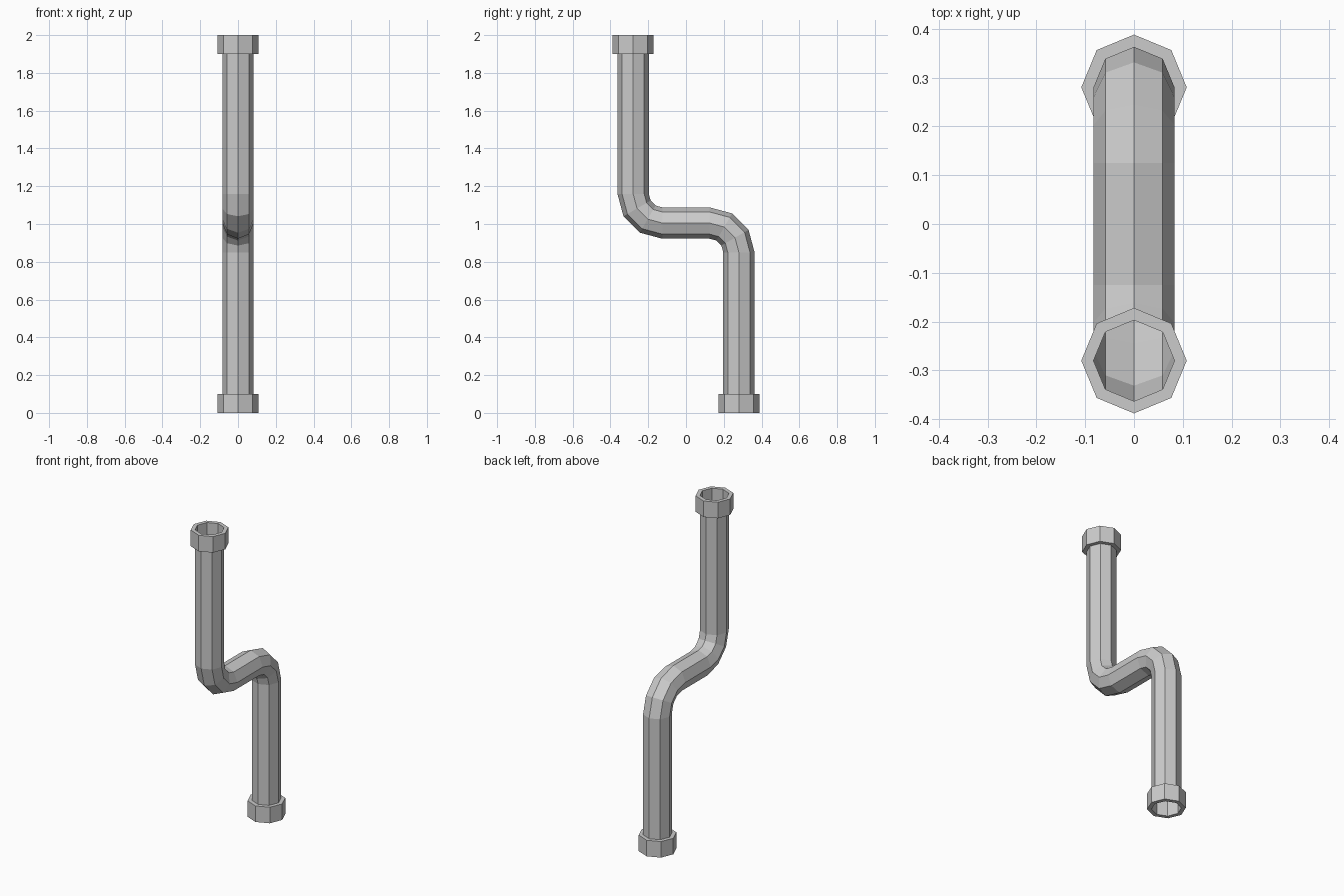
import bpy, bmesh
from math import sin, cos, radians, pi
from mathutils import Vector

if "Cube" in bpy.data.objects:
    bpy.data.objects.remove(bpy.data.objects["Cube"])

SIDES = 8
PIPE_R, COLLAR_R, COLLAR_H = 0.083, 0.108, 0.1
ARM, BEND, LOW, HIGH = 0.125, 0.155, 0.85, 1.16
OFFSET = ARM + BEND


def loft(name, stations):
    """Skin octagon rings given as (y, z, tilt in degrees, radius)."""
    bm = bmesh.new()
    rings = []
    for y, z, tilt, r in stations:
        t = radians(tilt)
        side = Vector((0, cos(t), sin(t)))
        ring = []
        for i in range(SIDES):
            a = 2 * pi * i / SIDES
            ring.append(bm.verts.new(Vector((r * cos(a), y, z)) + side * r * sin(a)))
        rings.append(ring)
    for a, b in zip(rings, rings[1:]):
        for i in range(SIDES):
            j = (i + 1) % SIDES
            bm.faces.new((a[i], a[j], b[j], b[i]))
    mesh = bpy.data.meshes.new(name)
    bm.to_mesh(mesh)
    bm.free()
    obj = bpy.data.objects.new(name, mesh)
    bpy.context.collection.objects.link(obj)
    return obj


# Open pipe: riser, bend, short horizontal run, bend, riser
path = [(OFFSET, 0, 0, PIPE_R)]
for d in (0, 30, 60, 90):
    a = radians(d)
    path.append((ARM + BEND * cos(a), LOW + BEND * sin(a), d, PIPE_R))
for d in (90, 60, 30, 0):
    a = radians(d)
    path.append((-ARM - BEND * cos(a), HIGH - BEND * sin(a), d, PIPE_R))
path.append((-OFFSET, 2, 0, PIPE_R))
loft("pipe", path)

# Octagonal collars around both open ends
for name, y, z in (("bottom_collar", OFFSET, 0), ("top_collar", -OFFSET, 2 - COLLAR_H)):
    loft(name, [(y, z, 0, PIPE_R), (y, z, 0, COLLAR_R),
                (y, z + COLLAR_H, 0, COLLAR_R), (y, z + COLLAR_H, 0, PIPE_R)])
